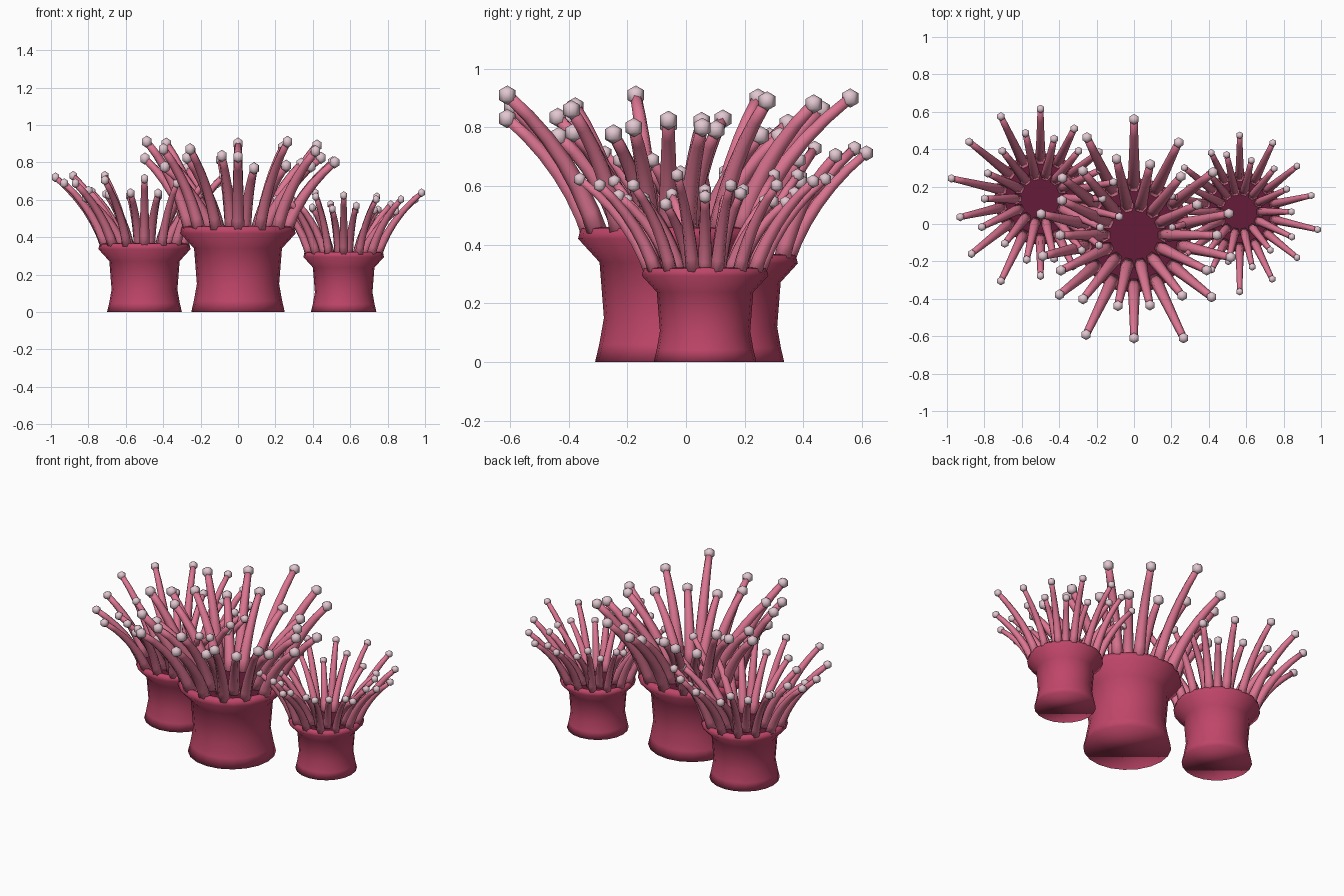
import bpy, bmesh, math, random
from mathutils import Vector, Matrix

if "Cube" in bpy.data.objects:
    bpy.data.objects.remove(bpy.data.objects["Cube"])

random.seed(4)


def material(name, rgb):
    m = bpy.data.materials.new(name)
    m.diffuse_color = (*rgb, 1)
    m.use_nodes = True
    m.node_tree.nodes["Principled BSDF"].inputs["Base Color"].default_value = m.diffuse_color
    return m


COLUMN = material("column_rose", (0.52, 0.06, 0.14))
DISC = material("disc_dark", (0.13, 0.012, 0.04))
TENTACLE = material("tentacle_pink", (0.72, 0.18, 0.29))
TIP = material("tip_pale", (0.76, 0.57, 0.63))


def finish(bm, name, mat, loc, scale, smooth=True):
    me = bpy.data.meshes.new(name)
    bmesh.ops.recalc_face_normals(bm, faces=bm.faces)
    for f in bm.faces:
        f.smooth = smooth
    bm.to_mesh(me)
    bm.free()
    me.materials.append(mat)
    ob = bpy.data.objects.new(name, me)
    bpy.context.collection.objects.link(ob)
    ob.location = (*loc, 0)
    ob.scale = (scale,) * 3
    return ob


def skin(bm, rings):
    """Bridge successive rings of points and cap both ends."""
    loops = [[bm.verts.new(p) for p in ring] for ring in rings]
    n = len(loops[0])
    for a, b in zip(loops, loops[1:]):
        for i in range(n):
            j = (i + 1) % n
            bm.faces.new((a[i], a[j], b[j], b[i]))
    bm.faces.new(loops[0][::-1])
    bm.faces.new(loops[-1])


def lathe(profile, n=20):
    bm = bmesh.new()
    turn = [2 * math.pi * i / n for i in range(n)]
    skin(bm, [[(r * math.cos(a), r * math.sin(a), z) for a in turn] for r, z in profile])
    return bm


def tube(bm, p0, p1, p2, side, r0, r1, steps=6, sides=6):
    """Tapered tube along a quadratic arc; side is normal to the arc's plane."""
    rings = []
    for k in range(steps + 1):
        t = k / steps
        c = p0 * (1 - t) ** 2 + p1 * 2 * t * (1 - t) + p2 * t * t
        d = ((p1 - p0) * (1 - t) + (p2 - p1) * t).normalized()
        up = d.cross(side)
        r = r0 + (r1 - r0) * t
        rings.append([c + r * (side * math.cos(a) + up * math.sin(a))
                      for a in (2 * math.pi * i / sides for i in range(sides))])
    skin(bm, rings)


# outer ring (from the back, clockwise): reach and height of each tentacle tip
TOP = [.90, .88, .89, .80, .80, .86, .91, .83, .87, .87, .91, .82, .90, .86]
TOP_SIDE = [.89, .88, .86, .86, .91, .86, .86, .89, .88, .86, .86, .90, .91, .91]
REACH_MIDDLE = [.62, .55, .54, .52, .53, .53, .61, .55, .59, .51, .50, .51, .49, .58]
REACH_LEFT = [.60, .52, .50, .50, .54, .50, .50, .515, .61, .59, .55, .61, .61, .61]
REACH_RIGHT = [.585, .585, .56, .56, .61, .56, .57, .61, .49, .54, .53, .53, .54, .50]


def anemone(tag, loc, s, reaches, tops):
    # flared column with rolled lip
    finish(lathe([(.25, 0), (.236, .06), (.22, .15), (.235, .34), (.308, .42), (.30, .455),
                  (.275, .46), (.25, .43)]), tag + "_column", COLUMN, loc, s)
    # dark oral disc inside the lip
    finish(lathe([(.27, .425), (.262, .437)]), tag + "_disc", DISC, loc, s, False)

    # two staggered rings of tentacles with bead tips
    tubes, beads = bmesh.new(), bmesh.new()
    count = len(reaches)
    for ring in range(2):
        for k in range(count):
            a = math.pi / 2 - 2 * math.pi * (k + ring / 2) / count
            if ring == 0:
                root, reach, top = .26, reaches[k], tops[k]
            else:
                root, reach, top = .155, random.uniform(.37, .45), random.uniform(.76, .84)
            out = Vector((math.cos(a), math.sin(a), 0))
            side = Vector((-math.sin(a), math.cos(a), 0))
            tip = out * reach + Vector((0, 0, top))
            p0 = out * root + Vector((0, 0, .42))
            p1 = out * (root + (reach - root) * .28) + Vector((0, 0, .42 + (top - .42) * .58))
            tube(tubes, p0, p1, tip, side, .036, .02)
            bmesh.ops.create_uvsphere(beads, u_segments=6, v_segments=3, radius=.033,
                                      matrix=Matrix.Translation(tip))
    finish(tubes, tag + "_tentacles", TENTACLE, loc, s)
    finish(beads, tag + "_tips", TIP, loc, s)


anemone("middle", (0, -.06), 1.0, REACH_MIDDLE, TOP)
anemone("left", (-.5, .135), .8, REACH_LEFT, TOP_SIDE)
anemone("right", (.565, .065), .7, REACH_RIGHT, TOP_SIDE)
